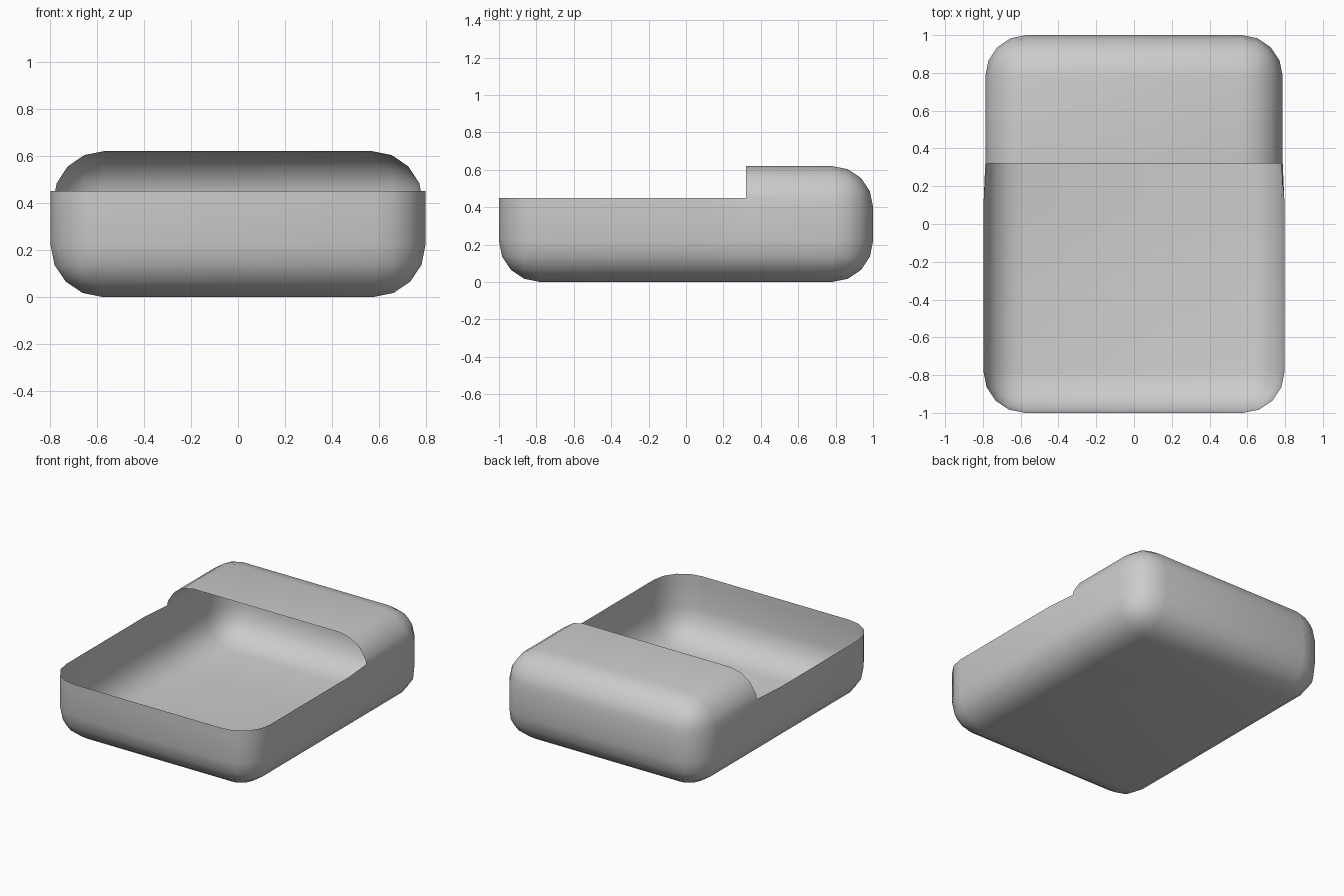
import bpy, bmesh
from mathutils import Vector

if "Cube" in bpy.data.objects:
    bpy.data.objects.remove(bpy.data.objects["Cube"])

W, L, H = 1.594, 2.0, 0.62      # overall size
RIM, HOOD_Y, R = 0.45, 0.32, 0.22

bm = bmesh.new()

# Rounded box
bmesh.ops.create_cube(bm, size=1)
for v in bm.verts:
    v.co = Vector((v.co.x * W, v.co.y * L, (v.co.z + 0.5) * H))
bmesh.ops.bevel(bm, geom=bm.edges[:], offset=R, offset_type='OFFSET',
                segments=4, profile=0.5, affect='EDGES', clamp_overlap=True)

# Cut lines for the opening
def cut(co, no):
    bmesh.ops.bisect_plane(bm, geom=bm.verts[:] + bm.edges[:] + bm.faces[:],
                           dist=1e-5, plane_co=co, plane_no=no)

cut((0, 0.1, 0), (0, 1, 0))
cut((0, HOOD_Y, 0), (0, 1, 0))
cut((0, 0, RIM), (0, 0, 1))

# Open the front top, leaving the hood at the back
hole = [f for f in bm.faces
        if f.calc_center_median().z > RIM + 1e-3 and f.calc_center_median().y < HOOD_Y]
bmesh.ops.delete(bm, geom=hole, context='FACES')

# Straighten the front rim so its wall rises vertically
for v in bm.verts:
    if abs(v.co.z - RIM) < 1e-4 and v.co.y < 0.2:
        low = min((e.other_vert(v) for e in v.link_edges), key=lambda o: o.co.z)
        if low.co.z < RIM - 1e-3:
            v.co.x, v.co.y = low.co.x, low.co.y

# Hooded end is slightly narrower
for v in bm.verts:
    if v.co.y > HOOD_Y - 0.01 and v.co.z > 0.2:
        v.co.x *= 0.988

bmesh.ops.recalc_face_normals(bm, faces=bm.faces[:])
if sum(f.normal.z * f.calc_area() for f in bm.faces if f.calc_center_median().z < 0.01) > 0:
    bmesh.ops.reverse_faces(bm, faces=bm.faces[:])
for f in bm.faces:
    f.smooth = True

mesh = bpy.data.meshes.new("hooded_tray")
bm.to_mesh(mesh)
bm.free()
tray = bpy.data.objects.new("hooded_tray", mesh)
bpy.context.collection.objects.link(tray)
